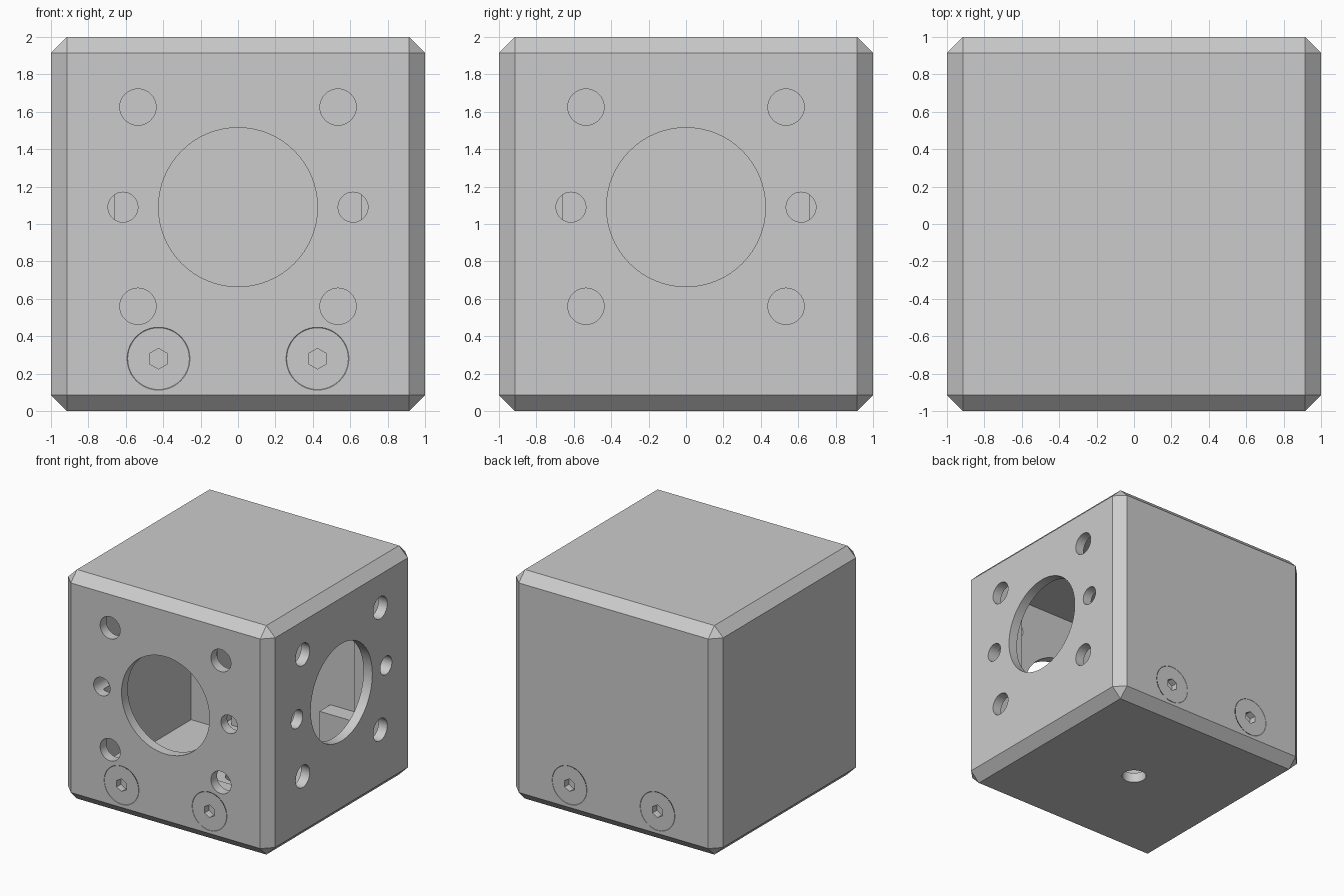
import bpy, bmesh, math
from mathutils import Matrix, Vector

if "Cube" in bpy.data.objects:
    bpy.data.objects.remove(bpy.data.objects["Cube"])

WALL, CH, PARTING, MID = 0.915, 0.085, 0.087, 1.09


def to_object(name, bm):
    bmesh.ops.recalc_face_normals(bm, faces=bm.faces[:])
    me = bpy.data.meshes.new(name)
    bm.to_mesh(me)
    bm.free()
    ob = bpy.data.objects.new(name, me)
    bpy.context.collection.objects.link(ob)
    return ob


def activate(ob):
    bpy.ops.object.select_all(action='DESELECT')
    bpy.context.view_layer.objects.active = ob
    ob.select_set(True)


def cut(ob, cutter):
    activate(ob)
    m = ob.modifiers.new("cut", 'BOOLEAN')
    m.operation, m.solver, m.object = 'DIFFERENCE', 'EXACT', cutter
    bpy.ops.object.modifier_apply(modifier=m.name)
    bpy.data.objects.remove(cutter, do_unlink=True)


def smooth(ob):
    activate(ob)
    bpy.ops.object.shade_smooth_by_angle(angle=math.radians(30))


def rod(bm, loc, axis, r1, r2, depth, seg=64):
    # tapered cylinder centred on loc, running from r1 to r2 along axis
    rot = {'x': Matrix.Rotation(math.pi / 2, 4, 'Y'),
           'y': Matrix.Rotation(-math.pi / 2, 4, 'X'),
           '-y': Matrix.Rotation(math.pi / 2, 4, 'X'),
           'z': Matrix.Identity(4)}[axis]
    bmesh.ops.create_cone(bm, cap_ends=True, segments=seg, radius1=r1, radius2=r2,
                          depth=depth, matrix=Matrix.Translation(loc) @ rot)


def chamfered_half(name, upper):
    # chamfered cube sliced at the parting line
    bm = bmesh.new()
    bmesh.ops.create_cube(bm, size=2, matrix=Matrix.Translation((0, 0, 1)))
    bmesh.ops.bevel(bm, geom=bm.edges[:], offset=CH, segments=1,
                    affect='EDGES', profile=0.5)
    res = bmesh.ops.bisect_plane(bm, geom=bm.verts[:] + bm.edges[:] + bm.faces[:],
                                 plane_co=(0, 0, PARTING), plane_no=(0, 0, 1),
                                 clear_inner=upper, clear_outer=not upper)
    edges = [e for e in res['geom_cut'] if isinstance(e, bmesh.types.BMEdge)]
    bmesh.ops.contextual_create(bm, geom=edges)
    return to_object(name, bm)


# Housing: open at the bottom, cavity leaves a square post in each corner
housing = chamfered_half("housing", True)
bm = bmesh.new()
w, p = WALL, 0.66
quad = [(w, p), (p, p), (p, w)]
pts = [Matrix.Rotation(k * math.pi / 2, 2) @ Vector(q) for k in range(4) for q in quad]
face = bm.faces.new([bm.verts.new((v.x, v.y, 0)) for v in pts])
ext = bmesh.ops.extrude_face_region(bm, geom=[face])
bmesh.ops.translate(bm, vec=(0, 0, WALL + 1),
                    verts=[v for v in ext['geom'] if isinstance(v, bmesh.types.BMVert)])
cut(housing, to_object("cavity_cutter", bm))

# Round openings in the front and right walls
holes = [(0, MID, 0.425)]
for s in (-1, 1):
    holes += [(s * 0.615, MID, 0.08), (s * 0.535, 0.56, 0.097), (s * 0.535, 1.625, 0.097)]
for axis in ('y', 'x'):
    bm = bmesh.new()
    for u, z, r in holes:
        loc = (u, -0.975, z) if axis == 'y' else (0.975, u, z)
        rod(bm, loc, axis, r, r, 0.3, 64 if r > 0.2 else 32)
    cut(housing, to_object("opening_cutter", bm))

# Countersinks for the screws, front and back
SCREWS = [(x, s) for x in (-0.425, 0.425) for s in (-1, 1)]
bm = bmesh.new()
for x, s in SCREWS:
    rod(bm, (x, s, 0.28), 'y' if s < 0 else '-y', 0.268, 0.068, 0.2, 48)
cut(housing, to_object("countersink_cutter", bm))
smooth(housing)

# Bottom lid with a central hole
lid = chamfered_half("bottom_lid", False)
bm = bmesh.new()
rod(bm, (0, 0, 0.05), 'z', 0.1, 0.1, 0.4, 32)
cut(lid, to_object("lid_hole_cutter", bm))
smooth(lid)

# Screws with hex sockets, and the lid tabs they fasten into
for x, s in SCREWS:
    axis = 'y' if s < 0 else '-y'
    bm = bmesh.new()
    rod(bm, (x, s * 0.9575, 0.28), axis, 0.165, 0.08, 0.085, 48)
    inner = min((f for f in bm.faces if len(f.verts) > 4),
                key=lambda f: abs(f.calc_center_median().y))
    ext = bmesh.ops.extrude_discrete_faces(bm, faces=[inner])
    bmesh.ops.translate(bm, vec=(0, -s * 0.14, 0), verts=ext['faces'][0].verts[:])
    screw = to_object("screw", bm)
    bm = bmesh.new()
    rod(bm, (x, s, 0.28), axis, 0.055, 0.055, 0.12, 6)
    cut(screw, to_object("socket_cutter", bm))
    smooth(screw)

    bm = bmesh.new()
    bmesh.ops.create_cube(bm, size=1, matrix=Matrix.Translation((x, s * 0.835, 0.26))
                          @ Matrix.Diagonal((0.34, 0.15, 0.35, 1)))
    to_object("lid_tab", bm)
